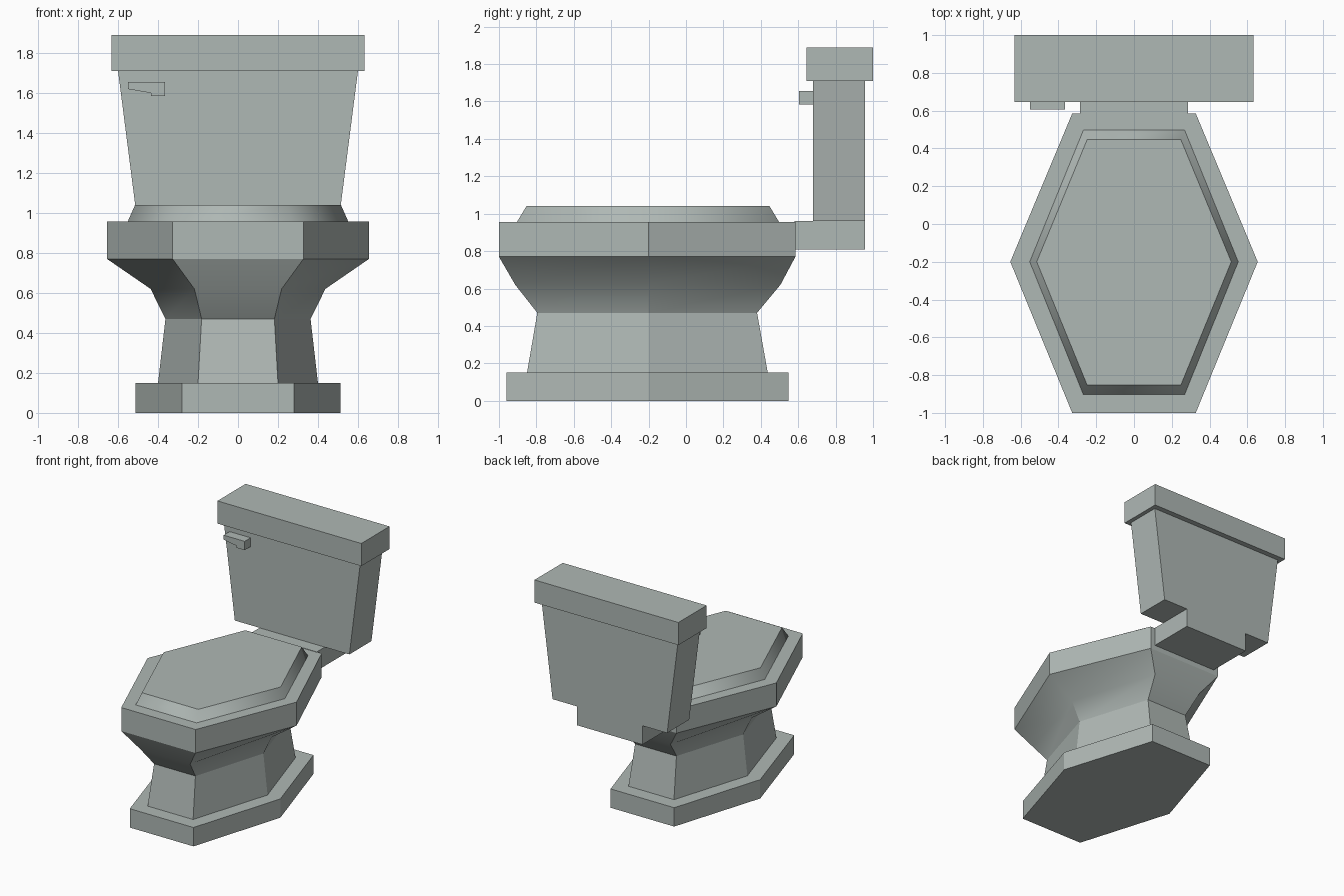
import bpy
import bmesh
from math import radians

if "Cube" in bpy.data.objects:
    bpy.data.objects.remove(bpy.data.objects["Cube"])

# Single glazed ceramic colour
COLOR = (0.43, 0.48, 0.46, 1)
ceramic = bpy.data.materials.new("grey_green_ceramic")
ceramic.use_nodes = True
ceramic.diffuse_color = COLOR
ceramic.node_tree.nodes["Principled BSDF"].inputs["Base Color"].default_value = COLOR
MID_Y = -0.2


def loft(name, rings, smooth=None, round_walls=False):
    """Skin a stack of equal-length point rings and cap both ends."""
    bm = bmesh.new()
    loops = [[bm.verts.new(p) for p in ring] for ring in rings]
    n = len(loops[0])
    for a, b in zip(loops, loops[1:]):
        for i in range(n):
            j = (i + 1) % n
            bm.faces.new((a[i], a[j], b[j], b[i]))
    bm.faces.new(loops[0])
    bm.faces.new(loops[-1])
    bmesh.ops.recalc_face_normals(bm, faces=bm.faces)
    if round_walls:
        # Walls blend around the corners, caps stay crisp
        for f in bm.faces:
            f.smooth = True
        for e in bm.edges:
            e.smooth = abs(e.verts[0].co.z - e.verts[1].co.z) > 0.001
    mesh = bpy.data.meshes.new(name)
    bm.to_mesh(mesh)
    bm.free()
    mesh.materials.append(ceramic)
    obj = bpy.data.objects.new(name, mesh)
    bpy.context.collection.objects.link(obj)
    if smooth:
        bpy.ops.object.select_all(action="DESELECT")
        obj.select_set(True)
        bpy.context.view_layer.objects.active = obj
        bpy.ops.object.shade_smooth_by_angle(angle=radians(smooth))
    return obj


def hexagon(z, wide, narrow, front, back):
    return [(narrow, front, z), (wide, MID_Y, z), (narrow, back, z),
            (-narrow, back, z), (-wide, MID_Y, z), (-narrow, front, z)]


def rect(z, half_x, y0, y1):
    return [(-half_x, y0, z), (half_x, y0, z), (half_x, y1, z), (-half_x, y1, z)]


# Floor plinth
loft("base", [hexagon(z, 0.513, 0.28, -0.96, 0.548) for z in (0, 0.15)])

# Pedestal flaring into the bowl
loft("bowl", [hexagon(0.15, 0.40, 0.20, -0.85, 0.437),
              hexagon(0.47, 0.363, 0.182, -0.795, 0.38),
              hexagon(0.62, 0.437, 0.218, -0.913, 0.505),
              hexagon(0.77, 0.655, 0.327, -1.0, 0.585)], smooth=30)

# Thick rim and bevelled seat lid
loft("rim", [hexagon(z, 0.655, 0.327, -1.0, 0.585) for z in (0.77, 0.957)])
loft("seat_lid", [hexagon(0.957, 0.552, 0.268, -0.903, 0.497),
                  hexagon(1.04, 0.515, 0.248, -0.853, 0.447)], round_walls=True)

# Cistern: bracket, tapered tank and overhanging cover
loft("tank_bracket", [rect(z, 0.287, 0.58, 0.957) for z in (0.81, 0.96)])
loft("tank", [rect(0.96, 0.504, 0.68, 0.957), rect(1.71, 0.60, 0.68, 0.957)])
loft("tank_cover", [rect(z, 0.633, 0.645, 1.0) for z in (1.71, 1.89)])

# Flush lever, a stepped profile pushed out from the tank
profile = [(-0.55, 1.655), (-0.55, 1.62), (-0.435, 1.6), (-0.435, 1.585),
           (-0.365, 1.585), (-0.365, 1.655)]
loft("flush_lever", [[(x, y, z) for x, z in profile] for y in (0.605, 0.685)])
